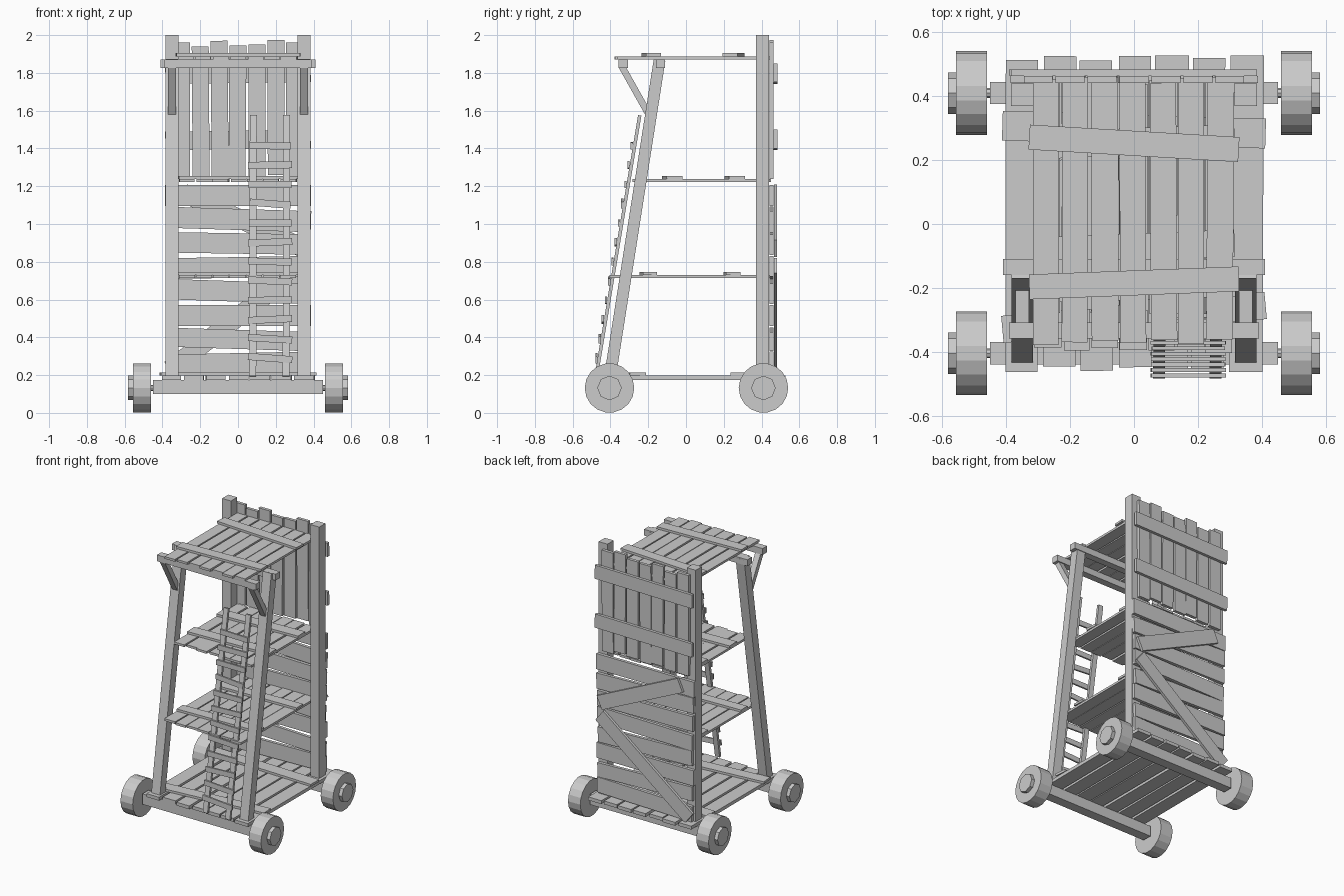
import bpy, bmesh, random
from math import pi
from mathutils import Matrix, Vector

random.seed(4)
def jit(a):
    return random.uniform(-a, a)


def make(name, boards):
    """One object from boards: (start, end, width, thickness, face normal)."""
    bm = bmesh.new()
    for p, q, w, t, n in boards:
        p, q = Vector(p), Vector(q)
        x = (q - p).normalized()
        y = Vector(n).cross(x).normalized()
        z = x.cross(y)
        rot = Matrix((x, y, z)).transposed().to_4x4()
        size = Matrix.Diagonal(((q - p).length, w, t, 1))
        bmesh.ops.create_cube(bm, size=1, matrix=Matrix.Translation((p + q) / 2) @ rot @ size)
    return finish(name, bm)


def finish(name, bm):
    me = bpy.data.meshes.new(name)
    bm.to_mesh(me)
    bm.free()
    ob = bpy.data.objects.new(name, me)
    bpy.context.collection.objects.link(ob)
    return ob


def cyl(bm, x0, x1, r, sides, y, z):
    m = Matrix.Translation(((x0 + x1) / 2, y, z)) @ Matrix.Rotation(pi / 2, 4, 'Y')
    bmesh.ops.create_cone(bm, cap_ends=True, segments=sides, radius1=r, radius2=r,
                          depth=abs(x1 - x0), matrix=m)


UP, BACK, SIDE = (0, 0, 1), (0, 1, 0), (1, 0, 0)

# Wheels with hubs and axle stubs
for y, end in ((-0.405, "front"), (0.41, "back")):
    for s, side in ((-1, "left"), (1, "right")):
        bm = bmesh.new()
        cyl(bm, s * 0.46, s * 0.557, 0.131, 18, y, 0.132)
        cyl(bm, s * 0.55, s * 0.582, 0.065, 8, y, 0.132)
        cyl(bm, s * 0.43, s * 0.47, 0.015, 8, y, 0.132)
        finish(f"{end}_{side}_wheel", bm)
    make(f"{end}_axle_beam", [((-0.45, y, 0.137), (0.45, y, 0.137), 0.07, 0.075, UP)])


# Plank floors: lengthwise boards plus two crooked cross boards on top
def floor(name, half, pitch, w, y0, y1, z, cross, cx, t=0.016):
    boards = []
    for i in range(7):
        x = (i - 3) * pitch
        boards.append(((x + jit(0.005), y0 + jit(0.01), z), (x + jit(0.005), y1 + jit(0.01), z),
                       w + jit(0.004), t, UP))
    for a, b, cw in cross:
        zc = z + t / 2 + 0.008
        boards.append(((-cx, a, zc), (cx, b, zc), cw, 0.016, UP))
    make(name, boards)


floor("base_floor", 0.4, 0.1167, 0.104, -0.455, 0.52, 0.186, ((-0.33, -0.255, 0.085), (0.308, 0.283, 0.093)), 0.412, 0.024)
floor("lower_floor", 0.31, 0.0895, 0.083, -0.395, 0.44, 0.722, ((-0.21, -0.19, 0.075), (0.235, 0.25, 0.075)), 0.315)
floor("middle_floor", 0.31, 0.0895, 0.083, -0.275, 0.44, 1.231, ((-0.085, -0.06, 0.085), (0.245, 0.27, 0.085)), 0.315)
floor("top_floor", 0.32, 0.0985 * 0.92, 0.084, -0.37, 0.45, 1.88, ((-0.197, -0.172, 0.078), (0.272, 0.233, 0.078)), 0.328)

# Posts and front brackets
make("back_posts", [((s * 0.35, 0.405, 0.17), (s * 0.35, 0.405, 2), 0.07, 0.07, BACK) for s in (-1, 1)])
make("front_posts", [((s * 0.35, -0.405, 0.175), (s * 0.35, -0.14, 1.868), 0.068, 0.062, BACK) for s in (-1, 1)])
make("bracket_braces", [((s * 0.35, -0.2, 1.585), (s * 0.35, -0.342, 1.838), 0.042, 0.035, BACK) for s in (-1, 1)])
make("top_beams", [((-0.41, -0.135, 1.849), (0.41, -0.135, 1.849), 0.05, 0.045, UP),
                   ((-0.392, -0.333, 1.849), (0.392, -0.333, 1.849), 0.05, 0.045, UP)])

# Lower back wall: crooked horizontal boards
tilts = (0.008, -0.012, 0.0, -0.012, 0.006, -0.006, -0.012, 0.0)
make("lower_wall", [((-0.378 + jit(0.01), 0.453, 0.262 + i * 0.127 - t), (0.378 + jit(0.01), 0.453, 0.262 + i * 0.127 + t),
                     0.106 + jit(0.006), 0.022, BACK) for i, t in enumerate(tilts)])
make("wall_diagonals", [((-0.36, 0.474, 0.23), (0.35, 0.474, 0.78), 0.1, 0.018, BACK),
                        ((0.35, 0.474, 0.87), (-0.29, 0.474, 1.165), 0.1, 0.018, BACK)])

# Upper back wall: uneven upright boards and two rails
tops = (1.96, 1.94, 1.97, 1.945, 1.95, 1.975, 1.96)
make("upper_wall", [(((i - 3) * 0.1 + jit(0.006), 0.453, 1.25 + jit(0.012)), ((i - 3) * 0.1, 0.453, h),
                     0.09, 0.022, BACK) for i, h in enumerate(tops)])
make("upper_wall_rails", [((-0.385, 0.474, z - 0.005), (0.385, 0.474, z + 0.005), 0.098, 0.02, BACK) for z in (1.445, 1.795)])

# Leaning ladder
lo, hi = Vector((0, -0.475, 0.195)), Vector((0, -0.245, 1.575))
ladder = [(lo + Vector((x, 0, 0)), hi + Vector((x + 0.003, 0, 0)), 0.037, 0.018, BACK) for x in (0.078, 0.255)]
for i in range(12):
    c = lo.lerp(hi, (0.29 + i * 0.1022 - lo.z) / (hi.z - lo.z)) + Vector((0.17, -0.015, 0))
    d = Vector((0.113 + jit(0.005), 0, jit(0.009)))
    ladder.append((c - d, c + d, 0.037, 0.012, BACK))
make("ladder", ladder)
